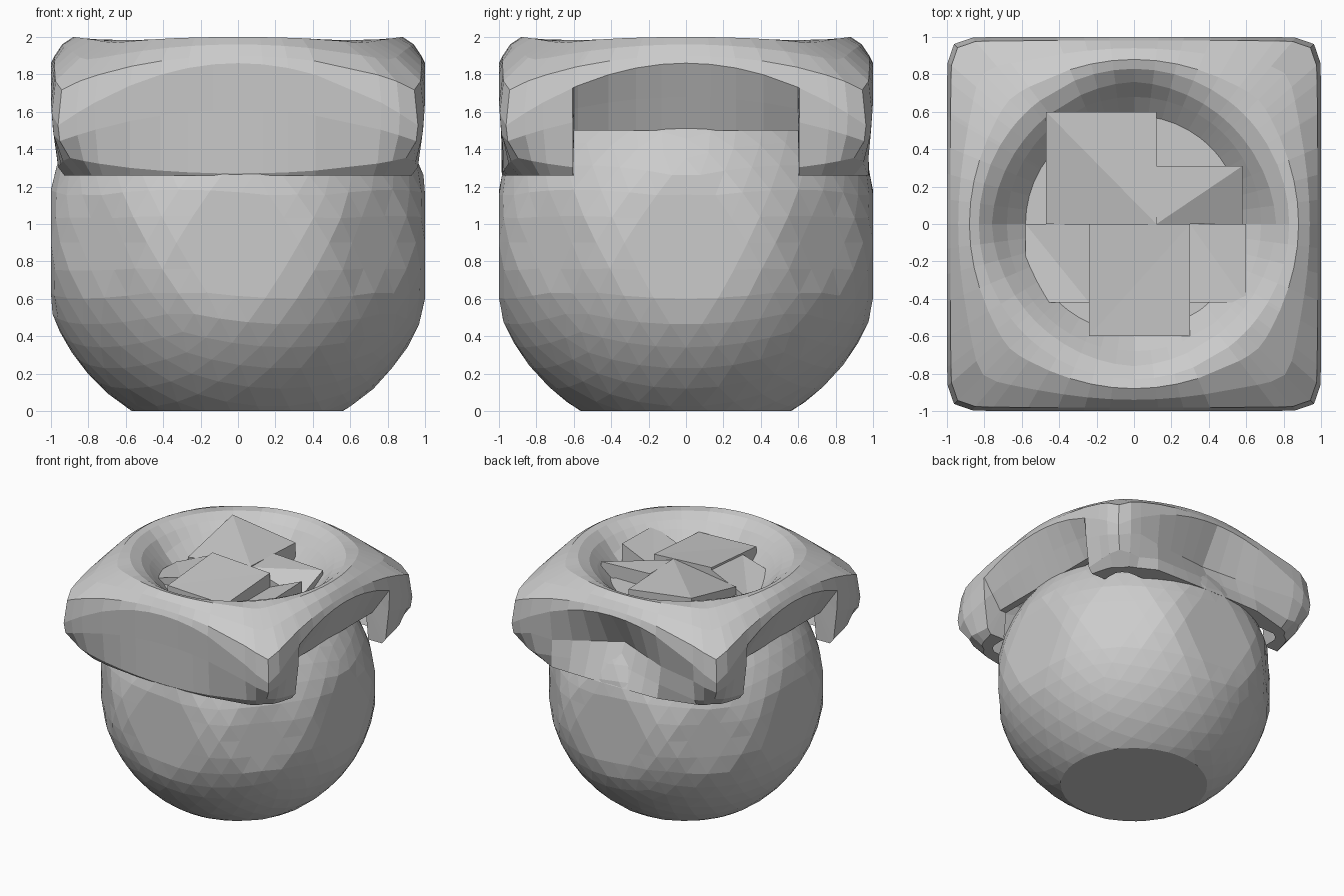
import bpy, bmesh, math
from math import sin, cos, radians, copysign

default = bpy.data.objects.get("Cube")
if default:
    bpy.data.objects.remove(default, do_unlink=True)

GREY = (0.6, 0.6, 0.6, 1)
mat = bpy.data.materials.new("plain_grey")
mat.use_nodes = True
mat.diffuse_color = GREY
mat.node_tree.nodes["Principled BSDF"].inputs["Base Color"].default_value = GREY


def finish(bm, name):
    bmesh.ops.recalc_face_normals(bm, faces=bm.faces)
    mesh = bpy.data.meshes.new(name)
    bm.to_mesh(mesh)
    bm.free()
    mesh.materials.append(mat)
    obj = bpy.data.objects.new(name, mesh)
    bpy.context.collection.objects.link(obj)
    return obj


# Round body: faceted ball with eight flattened sides, cut level below and above
bm = bmesh.new()
bmesh.ops.create_icosphere(bm, subdivisions=4, radius=1.065)
for v in bm.verts:
    for i in range(8):
        t = radians(45 * i)
        limit = 1.03 if i % 2 else 1
        over = v.co.x * cos(t) + v.co.y * sin(t) - limit
        if over > 0:
            v.co.x -= over * cos(t)
            v.co.y -= over * sin(t)
    if v.co.z > 0:
        v.co.z *= 0.95
    v.co.z += 0.9
for height, up in ((0, -1), (1.65, 1)):
    geom = bm.verts[:] + bm.edges[:] + bm.faces[:]
    bmesh.ops.bisect_plane(bm, geom=geom, plane_co=(0, 0, height),
                           plane_no=(0, 0, up), clear_outer=True)
    rim = [e for e in bm.edges if e.is_boundary]
    bmesh.ops.contextual_create(bm, geom=rim)
finish(bm, "round_body")

GAP = 0.6


def cap_profile(angle):
    """Points from the hollow, over the rim, down to the underside."""
    ca, sa = cos(angle), sin(angle)
    a, b = abs(ca), abs(sa)
    s = (a ** 18 + b ** 18) ** (-1 / 18)
    corner = max(0, (s - 1) / 0.36)
    diag = abs(sin(2 * angle))
    side = min(a, b) * s                  # distance along the side
    reach = max(a, b) * s                 # distance out from the middle
    arch = 1.86 - 0.36 * side ** 2

    def ring(r, z):
        return (r * ca, r * sa, z)

    def skirt(out, z):
        d = out * reach
        lat = side
        if side > GAP:                    # taper towards the corner tips
            lat = GAP + (side - GAP) * (d - GAP) / (reach - GAP)
        x, y = (d, lat) if a > b else (lat, d)
        return (copysign(x, ca), copysign(y, sa), z)

    points = [ring(0.58, 1.72 + 0.08 * diag), ring(0.68, 1.82 + 0.08 * diag),
              ring(0.76 - 0.02 * diag, 1.92 + 0.03 * diag), ring(0.83, 1.985),
              ring(0.88 + 0.06 * corner, 2 - 0.03 * corner),
              ring(0.94 + 0.2 * corner, 1.96 - 0.08 * corner),
              ring(0.98 * s, arch + 0.04 + 0.15 * corner), skirt(1, arch)]
    if a > b and side < GAP + 0.003:      # open arches left and right
        lower = [(0.92, 0.5 * arch + 0.75), (0.84, 1.5),
                 (0.82, 1.5), (0.78, 1.5)]
    elif sa > a and side < 0.65:          # folded hollow at the back
        fade = 1 - side / 0.65
        lower = [(0.99 - 0.17 * fade, 1.48 + 0.09 * fade),
                 (0.985 - 0.08 * fade, 1.35 + 0.06 * fade),
                 (0.985 - 0.03 * side ** 2, 1.26), (0.8, 1.26)]
    else:                                 # drooping corners and front flap
        lower = [(0.99, arch - 0.5 * (arch - 1.36)),
                 (0.985 - 0.05 * corner, 1.27 + 0.09 * side ** 2),
                 (0.98 - 0.14 * side ** 2, 1.26), (0.8, 1.26)]
    return points + [skirt(d, z) for d, z in lower]


# Draped cap: a ring of profiles, with tight pairs beside the arches
degrees = [7.5 * i for i in range(48) if i % 6 != 4 or i % 12 == 10]
degrees += [base + d for base in (0, 180) for d in (30.9, 31.2, -30.9, -31.2)]
degrees += [base + d for base in (45, 135, 225, 315) for d in (-4, 4)]
bm = bmesh.new()
rings = []
for deg in sorted(d % 360 for d in degrees):
    rings.append([bm.verts.new(p) for p in cap_profile(radians(deg))])
for p, q in zip(rings, rings[1:] + rings[:1]):
    for i in range(len(p) - 1):
        bm.faces.new((p[i], q[i], q[i + 1], p[i + 1]))
bm.faces.new([ring[0] for ring in rings])
finish(bm, "draped_cap")


# Overlapping folds inside the hollow: blocks with tilted tops
def fold(name, x0, x1, y0, y1, tops):
    bm = bmesh.new()
    plan = [(x0, y0), (x1, y0), (x1, y1), (x0, y1)]
    low = [bm.verts.new((x, y, 1.68)) for x, y in plan]
    high = [bm.verts.new((x, y, z)) for (x, y), z in zip(plan, tops)]
    for i in range(4):
        j = (i + 1) % 4
        bm.faces.new((low[i], low[j], high[j], high[i]))
    bm.faces.new(low)
    top = bm.faces.new(high)
    bmesh.ops.triangulate(bm, faces=[top])
    finish(bm, name)


fold("back_right_fold", -0.47, 0.12, 0, 0.6, (1.85, 1.93, 1.9, 1.98))
fold("back_left_fold", 0.12, 0.58, 0, 0.31, (1.92, 1.78, 1.9, 1.92))
fold("front_fold", -0.24, 0.3, -0.6, 0, (1.9, 1.88, 1.92, 1.95))
fold("front_right_fold", -0.58, -0.24, -0.42, 0, (1.8, 1.9, 1.93, 1.78))
fold("front_left_fold", 0.3, 0.6, -0.42, 0, (1.8, 1.92, 1.93, 1.8))
